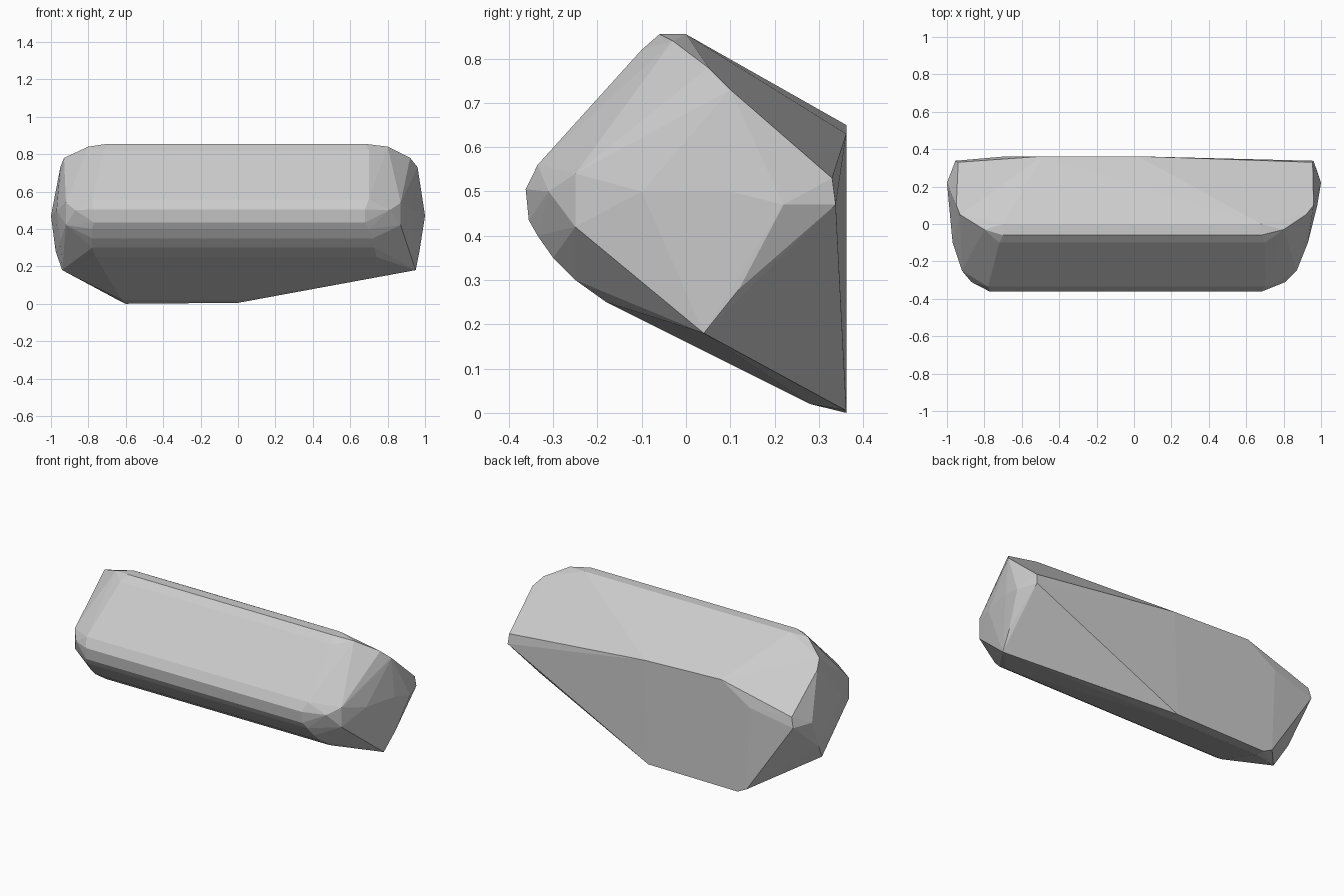
import bpy
import bmesh

cube = bpy.data.objects.get("Cube")
if cube:
    bpy.data.objects.remove(cube)

# One grey for the whole body
grey = bpy.data.materials.new("plain grey")
grey.use_nodes = True
colour = (0.6, 0.6, 0.6, 1)
grey.diffuse_color = colour
grey.node_tree.nodes["Principled BSDF"].inputs["Base Color"].default_value = colour

# Long rails running along x: y, z, right reach, left reach
rails = [
    # top ridge
    (-.06, .855, .68, .70), (0, .855, .68, .70), (-.03, .84, .80, .80),
    (-.10, .82, .70, .72),
    # rounded front nose
    (-.335, .56, .70, .78), (-.362, .505, .68, .77), (-.355, .435, .68, .77),
    (-.335, .40, .70, .78), (-.30, .35, .72, .78), (-.25, .30, .73, .78),
    (-.18, .25, .74, .76),
    # bulging end caps
    (-.31, .50, .81, .87), (-.25, .54, .87, .92), (-.25, .42, .87, .92),
    (-.10, .50, .93, .97), (-.10, .34, .91, .95), (-.05, .24, .90, .91),
    (.04, .18, .95, .94), (.05, .78, .92, .93), (.10, .73, .96, .95),
    (.12, .28, .97, .975), (.10, .50, .98, .985),
    (.22, .47, 1, 1), (.33, .53, .955, .94), (.338, .47, .96, .955),
    # underside, tapering to the back edge
    (.28, .02, -.02, .62),
]

# Flat back panel outline: x, z
back_y = .362
back = [(-.60, 0), (0, .005), (-.66, .03), (-.68, .53), (-.49, .65), (.02, .63)]

bm = bmesh.new()
for y, z, right, left in rails:
    bm.verts.new((right, y, z))
    bm.verts.new((-left, y, z))
for x, z in back:
    bm.verts.new((x, back_y, z))

# Wrap the rails and back panel in one faceted shell
result = bmesh.ops.convex_hull(bm, input=bm.verts[:])
loose = [v for v in bm.verts if not v.link_faces]
bmesh.ops.delete(bm, geom=loose, context='VERTS')
bmesh.ops.dissolve_limit(bm, angle_limit=.01, verts=bm.verts[:], edges=bm.edges[:])
bmesh.ops.recalc_face_normals(bm, faces=bm.faces[:])

mesh = bpy.data.meshes.new("faceted_body")
bm.to_mesh(mesh)
bm.free()
mesh.materials.append(grey)
body = bpy.data.objects.new("faceted_body", mesh)
bpy.context.collection.objects.link(body)
